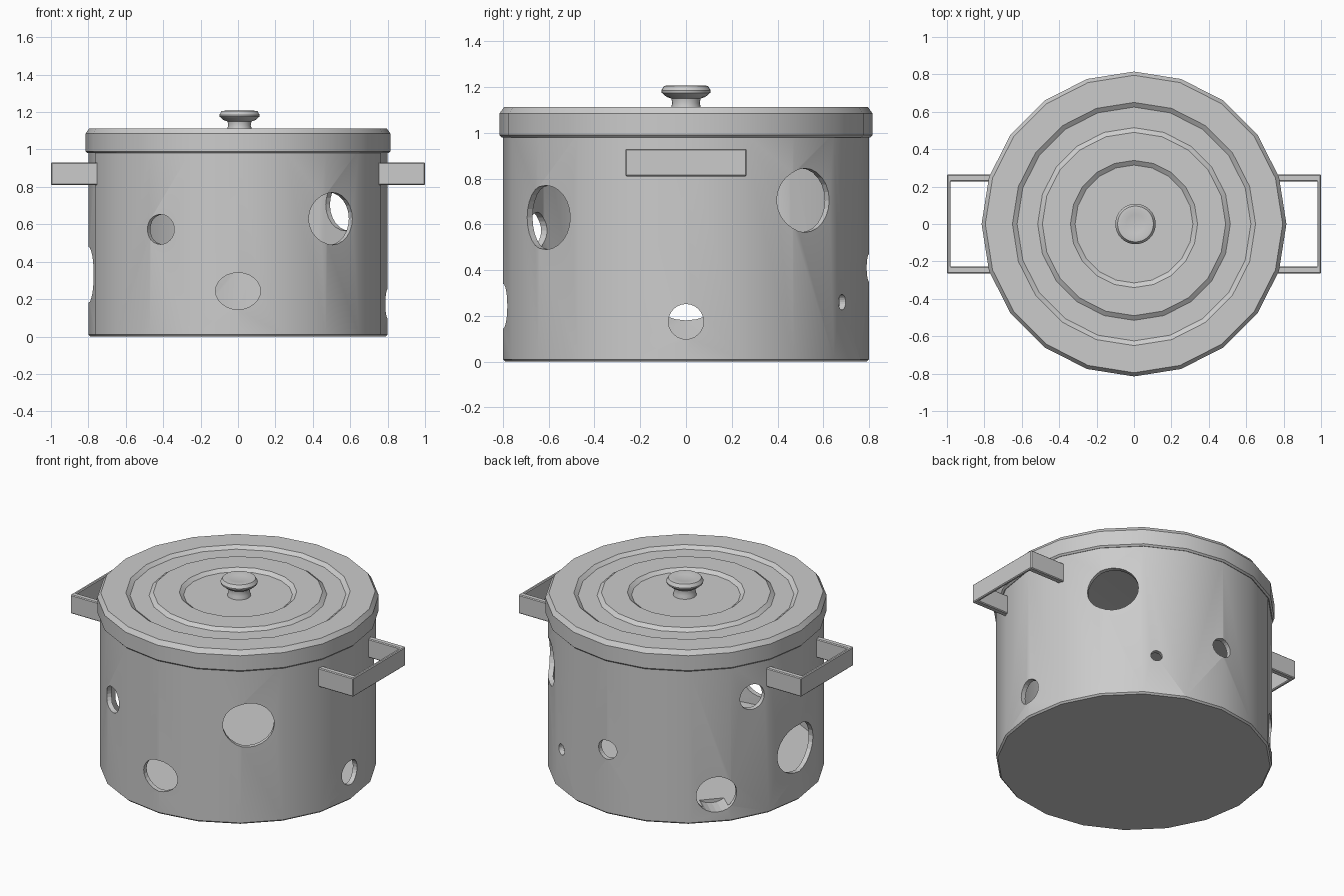
import bpy, bmesh, math
from mathutils import Matrix, Vector

if "Cube" in bpy.data.objects:
    bpy.data.objects.remove(bpy.data.objects["Cube"])


def finish(name, bm):
    bmesh.ops.recalc_face_normals(bm, faces=bm.faces)
    me = bpy.data.meshes.new(name)
    bm.to_mesh(me)
    bm.free()
    ob = bpy.data.objects.new(name, me)
    bpy.context.collection.objects.link(ob)
    return ob


def smooth(ob):
    bpy.ops.object.select_all(action='DESELECT')
    ob.select_set(True)
    bpy.context.view_layer.objects.active = ob
    bpy.ops.object.shade_smooth_by_angle(angle=math.radians(30))


def lathe(name, profile, sides, cx=0.0):
    """Closed turned solid; the profile starts and ends on the axis."""
    bm = bmesh.new()
    rings = []
    for r, z in profile:
        if r == 0:
            rings.append([bm.verts.new((cx, 0, z))] * sides)
        else:
            rings.append([bm.verts.new((cx + r * math.cos(2 * math.pi * i / sides),
                                        r * math.sin(2 * math.pi * i / sides), z))
                          for i in range(sides)])
    for a, b in zip(rings, rings[1:]):
        for i in range(sides):
            j = (i + 1) % sides
            quad = list(dict.fromkeys((a[i], a[j], b[j], b[i])))
            bm.faces.new(quad)
    return finish(name, bm)


# hollow pot body, 20 sides
pot = lathe("pot_body", [(0, 0), (0.79, 0), (0.80, 0.01), (0.80, 1.0),
                         (0.77, 1.0), (0.77, 0.09), (0, 0.09)], 20)

# holes: azimuth in degrees, height, half width, half height
holes = [(0, 0.175, 0.077, 0.077), (41, 0.705, 0.15, 0.14), (59.5, 0.26, 0.034, 0.034),
         (90, 0.41, 0.065, 0.06), (138, 0.178, 0.12, 0.112), (154, 0.765, 0.08, 0.08),
         (180, 0.33, 0.18, 0.15), (238.5, 0.573, 0.082, 0.08),
         (270, 0.243, 0.12, 0.098), (309.5, 0.63, 0.15, 0.14)]
bm = bmesh.new()
for az, z, w, h in holes:
    a = math.radians(az)
    m = (Matrix.Rotation(a, 4, 'Z') @ Matrix.Translation((0.79, 0, z))
         @ Matrix.Diagonal((1, w, h, 1)) @ Matrix.Rotation(math.pi / 2, 4, 'Y'))
    bmesh.ops.create_cone(bm, cap_ends=True, segments=24, radius1=1, radius2=1,
                          depth=0.26, matrix=m)
cutter = finish("hole_cutter", bm)
cutter.hide_render = True
cutter.hide_viewport = True
cutter.display_type = 'WIRE'
mod = pot.modifiers.new("holes", 'BOOLEAN')
mod.operation = 'DIFFERENCE'
mod.solver = 'EXACT'
mod.object = cutter
smooth(pot)

# lid with stepped concentric rings
smooth(lathe("lid", [(0, 0.985), (0.79, 0.985), (0.805, 0.98), (0.815, 0.99),
                     (0.815, 1.085), (0.795, 1.113), (0.65, 1.113), (0.625, 1.095),
                     (0.515, 1.095), (0.49, 1.113), (0.34, 1.113), (0.315, 1.095),
                     (0, 1.095)], 20))

# mushroom knob
smooth(lathe("lid_knob", [(0, 1.08), (0.07, 1.08), (0.064, 1.115), (0.06, 1.13),
                          (0.064, 1.15), (0.085, 1.157), (0.106, 1.175), (0.108, 1.185),
                          (0.096, 1.205), (0.08, 1.207), (0.05, 1.201), (0, 1.199)],
             32, 0.008))

# bracket handles: U-shaped outline extruded upward, one per side
for side, name in ((1, "right_handle"), (-1, "left_handle")):
    outline = [(0.75, -0.265), (1.0, -0.265), (1.0, 0.265), (0.75, 0.265),
               (0.75, 0.228), (0.98, 0.228), (0.98, -0.228), (0.75, -0.228)]
    bm = bmesh.new()
    lo = [bm.verts.new((side * x, y, 0.81)) for x, y in outline]
    face = bm.faces.new(lo)
    ext = bmesh.ops.extrude_face_region(bm, geom=[face])
    bmesh.ops.translate(bm, vec=Vector((0, 0, 0.12)),
                        verts=[v for v in ext["geom"] if isinstance(v, bmesh.types.BMVert)])
    ob = finish(name, bm)
    bev = ob.modifiers.new("soft_edges", 'BEVEL')
    bev.width = 0.005
    bev.segments = 1
